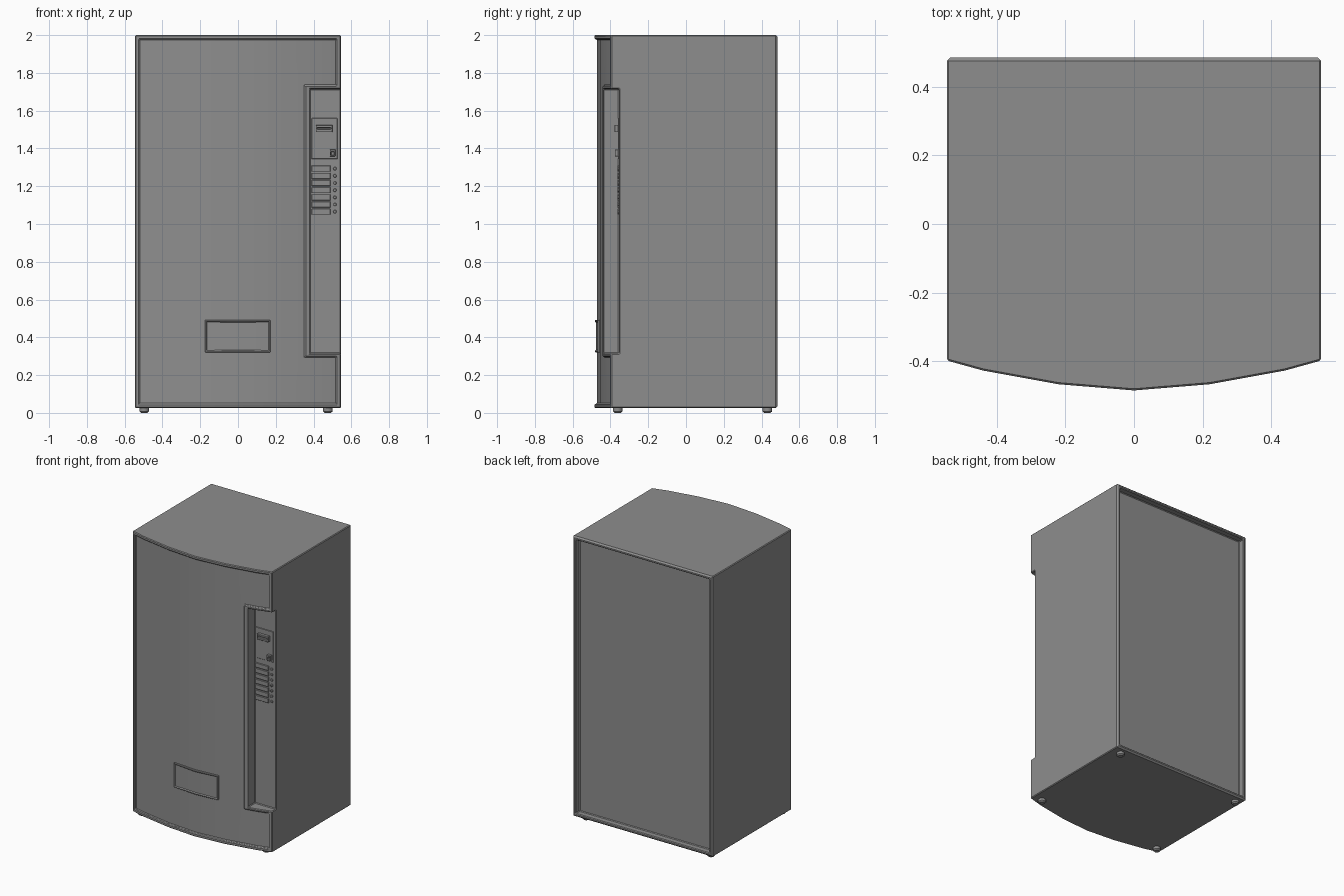
import bpy, bmesh
from math import radians

if "Cube" in bpy.data.objects:
    bpy.data.objects.remove(bpy.data.objects["Cube"])

# Half of the faceted bowed front, seen from above
CURVE = [(0, -0.485), (0.22, -0.467), (0.44, -0.427), (0.545, -0.398)]


def front_y(x):
    x = abs(x)
    for (x0, y0), (x1, y1) in zip(CURVE, CURVE[1:]):
        if x <= x1 + 1e-6:
            return y0 + (y1 - y0) * (x - x0) / (x1 - x0)
    return CURVE[-1][1]


def front_line(x0, x1, off):
    breaks = [s * c[0] for c in CURVE[:3] for s in (-1, 1)]
    xs = [x0] + sorted({b for b in breaks if x0 < b < x1}) + [x1]
    return [(x, front_y(x) + off) for x in xs]


def prism(pts, z0, z1):
    """Plan outline (counter-clockwise) extruded upward."""
    bm = bmesh.new()
    face = bm.faces.new([bm.verts.new((x, y, z0)) for x, y in pts])
    ext = bmesh.ops.extrude_face_region(bm, geom=[face])
    up = [v for v in ext['geom'] if isinstance(v, bmesh.types.BMVert)]
    bmesh.ops.translate(bm, verts=up, vec=(0, 0, z1 - z0))
    bmesh.ops.recalc_face_normals(bm, faces=bm.faces[:])
    bm.normal_update()
    return bm


def finish(bm, name):
    bm.normal_update()
    mesh = bpy.data.meshes.new(name)
    bm.to_mesh(mesh)
    bm.free()
    ob = bpy.data.objects.new(name, mesh)
    bpy.context.collection.objects.link(ob)
    return ob


def box(name, x0, x1, y0, y1, z0, z1):
    return finish(prism([(x0, y0), (x1, y0), (x1, y1), (x0, y1)], z0, z1), name)


def apply_mod(ob, mod):
    bpy.context.view_layer.objects.active = ob
    bpy.ops.object.modifier_apply(modifier=mod.name)


def cut(ob, cutter):
    mod = ob.modifiers.new("cut", 'BOOLEAN')
    mod.operation, mod.solver, mod.object = 'DIFFERENCE', 'EXACT', cutter
    apply_mod(ob, mod)
    bpy.data.objects.remove(cutter)


def bevel(ob, width, segments=1):
    mod = ob.modifiers.new("bevel", 'BEVEL')
    mod.width, mod.segments = width, segments
    mod.limit_method, mod.angle_limit = 'ANGLE', radians(60)
    apply_mod(ob, mod)


def sink(bm, faces, thickness, dy):
    """Inset a face region and push its middle along y."""
    bmesh.ops.inset_region(bm, faces=faces, thickness=thickness)
    ext = bmesh.ops.extrude_face_region(bm, geom=faces)
    bmesh.ops.delete(bm, geom=faces, context='FACES')
    verts = [v for v in ext['geom'] if isinstance(v, bmesh.types.BMVert)]
    bmesh.ops.translate(bm, verts=verts, vec=(0, dy, 0))


# Cabinet with chamfered, recessed back
bm = prism(front_line(-0.545, 0.545, 0) + [(0.545, 0.485), (-0.545, 0.485)], 0.025, 2.0)
back = [f for f in bm.faces if f.normal.y > 0.9]
bmesh.ops.bevel(bm, geom=back[0].edges[:], offset=0.01, segments=1,
                affect='EDGES', profile=0.5)
bm.normal_update()
sink(bm, [f for f in bm.faces if f.normal.y > 0.9], 0.02, -0.045)
cabinet = finish(bm, "cabinet")

# Control bay open to the right side
cut(cabinet, box("bay_cutter", 0.38, 0.8, -0.8, -0.355, 0.315, 1.715))

# Sunken C-shaped front panel leaving a raised rim
panel_cut = finish(prism(front_line(-0.523, 0.52, 0.013) + [(0.52, -0.7), (-0.523, -0.7)],
                         0.048, 1.978), "panel_cutter")
cut(panel_cut, box("bay_rim", 0.355, 0.8, -0.8, 0, 0.297, 1.733))
cut(cabinet, panel_cut)
bevel(cabinet, 0.005)

# Delivery door following the bowed front: raised frame, sunken flap
bm = prism(front_line(-0.175, 0.172, 0.003) + [(0.172, -0.44), (-0.175, -0.44)], 0.32, 0.492)
sink(bm, [f for f in bm.faces if f.normal.y < -0.9 and abs(f.normal.x) < 0.4], 0.011, 0.006)
door = finish(bm, "delivery_door")
bevel(door, 0.003)

# Payment plate with note slot and coin return
BAY = -0.355
parts = [box("payment_plate", 0.389, 0.527, BAY - 0.004, BAY + 0.01, 1.344, 1.56)]
slot = box("note_slot", 0.412, 0.5, BAY - 0.024, BAY + 0.01, 1.486, 1.525)
cut(slot, box("slot_cutter", 0.42, 0.492, -0.6, BAY - 0.012, 1.501, 1.511))
coin = box("coin_return", 0.486, 0.516, BAY - 0.022, BAY + 0.01, 1.358, 1.395)
cut(coin, box("coin_cutter", 0.492, 0.51, -0.6, BAY - 0.008, 1.364, 1.382))
parts += [slot, coin]

# Selection labels and round buttons
for i in range(7):
    z = 1.293 - i * 0.038
    parts.append(box(f"selection_label_{i + 1}", 0.389, 0.49,
                     BAY - 0.008, BAY + 0.01, z - 0.016, z + 0.016))
    bpy.ops.mesh.primitive_cylinder_add(vertices=12, radius=0.009, depth=0.016,
                                        location=(0.513, BAY, z),
                                        rotation=(radians(90), 0, 0))
    bpy.context.object.name = f"selection_button_{i + 1}"
    parts.append(bpy.context.object)
for ob in parts:
    bevel(ob, 0.002)

# Feet
feet = []
for x in (-0.497, 0.476):
    for y in (-0.362, 0.431):
        bpy.ops.mesh.primitive_cylinder_add(vertices=16, radius=0.025, depth=0.035,
                                            location=(x, y, 0.0175))
        bpy.context.object.name = "foot"
        feet.append(bpy.context.object)
        bevel(feet[-1], 0.008)

# Dark grey finish; smooth the gentle curves, keep edges sharp
grey = bpy.data.materials.new("dark_grey")
grey.diffuse_color = (0.27, 0.27, 0.27, 1)
grey.use_nodes = True
grey.node_tree.nodes["Principled BSDF"].inputs["Base Color"].default_value = grey.diffuse_color
bpy.ops.object.select_all(action='DESELECT')
for ob in [cabinet, door] + parts + feet:
    ob.data.materials.clear()
    ob.data.materials.append(grey)
    ob.select_set(True)
bpy.context.view_layer.objects.active = cabinet
bpy.ops.object.shade_smooth_by_angle(angle=radians(30))
